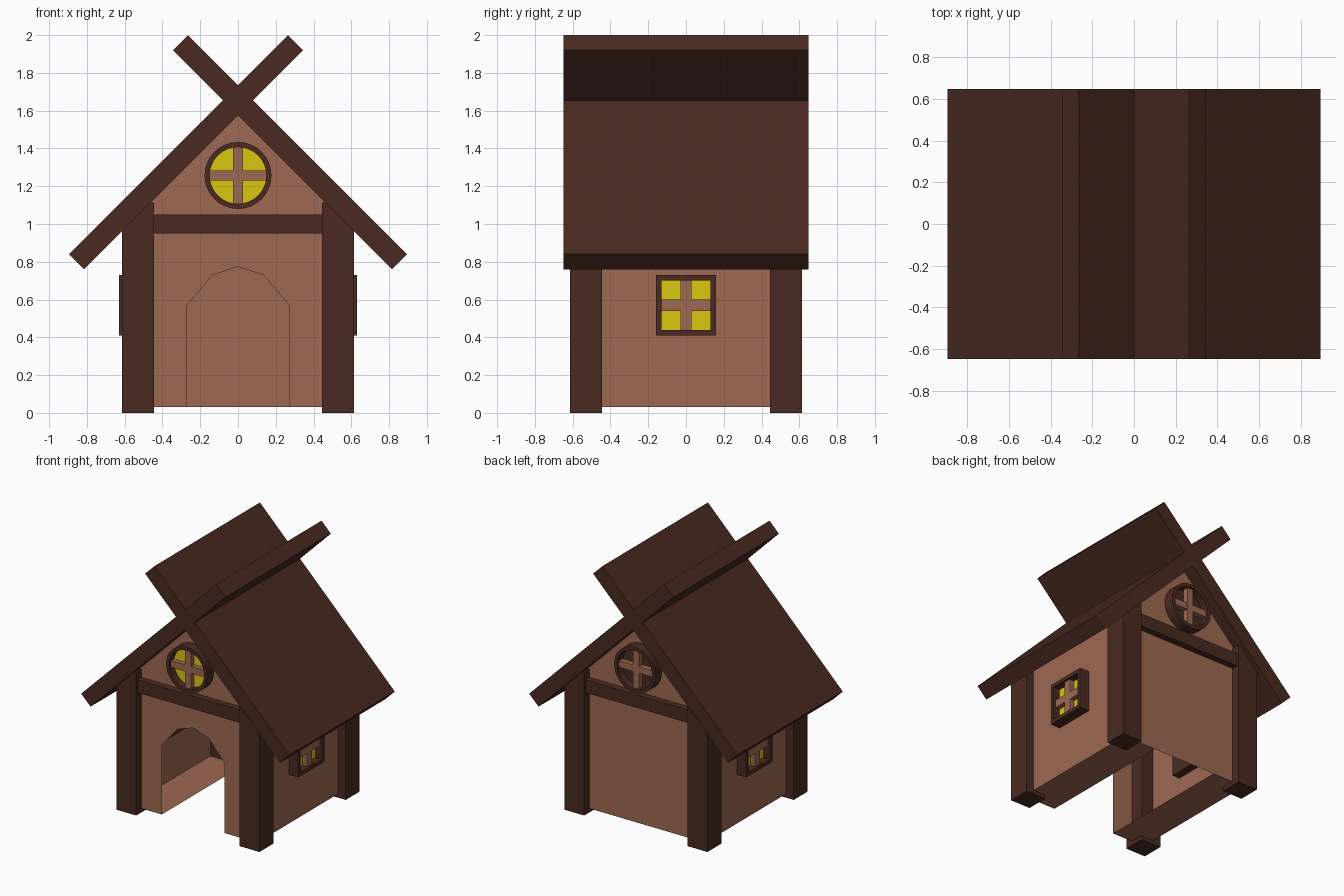
import bpy, bmesh, math
from mathutils import Matrix

if "Cube" in bpy.data.objects:
    bpy.data.objects.remove(bpy.data.objects["Cube"])


def material(name, rgb):
    m = bpy.data.materials.new(name)
    m.diffuse_color = (*rgb, 1)
    m.use_nodes = True
    m.node_tree.nodes["Principled BSDF"].inputs["Base Color"].default_value = m.diffuse_color
    return m


DARK = material("dark_timber", (0.068, 0.023, 0.015))
WALL = material("plaster", (0.34, 0.14, 0.085))
GLASS = material("yellow_glass", (0.69, 0.57, 0.005))


def finish(bm, name, mat, turn=0, solid=True):
    if solid:
        bmesh.ops.recalc_face_normals(bm, faces=bm.faces)
    bm.transform(Matrix.Rotation(math.radians(turn), 4, 'Z'))
    me = bpy.data.meshes.new(name)
    bm.to_mesh(me)
    bm.free()
    me.materials.append(mat)
    ob = bpy.data.objects.new(name, me)
    bpy.context.collection.objects.link(ob)
    return ob


def box(name, mat, x, y, z, turn=0):
    bm = bmesh.new()
    bmesh.ops.create_cube(bm, size=1)
    for v in bm.verts:
        v.co = [lo + (c + 0.5) * (hi - lo) for c, (lo, hi) in zip(v.co, (x, y, z))]
    return finish(bm, name, mat, turn)


def panel(name, mat, pts, y, turn=0):
    """Single flat face in the xz plane, facing -y before turning."""
    bm = bmesh.new()
    bm.faces.new([bm.verts.new((x, y, z)) for x, z in pts])
    return finish(bm, name, mat, turn, solid=False)


def prism(name, mat, pts, y0, y1):
    bm = bmesh.new()
    f = bm.faces.new([bm.verts.new((x, y0, z)) for x, z in pts])
    g = bmesh.ops.extrude_face_region(bm, geom=[f])["geom"]
    bmesh.ops.translate(bm, vec=(0, y1 - y0, 0),
                        verts=[v for v in g if isinstance(v, bmesh.types.BMVert)])
    return finish(bm, name, mat)


def cup(name, outer, inner, turn):
    """Window frame: block with a recess in its outer side."""
    bm = bmesh.new()
    loops = [[bm.verts.new((x, y, z)) for x, z in pts]
             for pts, y in ((outer, -0.49), (outer, -0.63), (inner, -0.63), (inner, -0.57))]
    n = len(outer)
    for a, b in zip(loops, loops[1:]):
        for i in range(n):
            j = (i + 1) % n
            bm.faces.new((a[i], a[j], b[j], b[i]))
    bm.faces.new(loops[0])
    bm.faces.new(loops[-1])
    return finish(bm, name, DARK, turn)


def rect(r, zc):
    return [(-r, zc - r), (r, zc - r), (r, zc + r), (-r, zc + r)]


def circle(r, zc, n=32):
    return [(r * math.cos(2 * math.pi * i / n), zc + r * math.sin(2 * math.pi * i / n))
            for i in range(n)]


def window(name, shape, zc, r_out, r_in, bar, turn, glazed=True):
    frame = cup(name + "_frame", shape(r_out, zc), shape(r_in, zc), turn)
    if glazed:
        panel(name + "_glass", GLASS, shape(r_in, zc), -0.575, turn)
    h, r = bar / 2, r_in + 0.005
    box(name + "_bar_upright", WALL, (-h, h), (-0.615, -0.572), (zc - r, zc + r), turn)
    box(name + "_bar_level", WALL, (-r, r), (-0.613, -0.572), (zc - h, zc + h), turn)
    return frame


# Crossed roof slabs
for s, side in ((1, "right"), (-1, "left")):
    prism(side + "_roof_slab", DARK,
          [(s * x, z) for x, z in ((-0.345, 1.92), (-0.265, 2.0), (0.895, 0.84), (0.815, 0.76))],
          -0.648, 0.648)

# Corner posts
for sx, a in ((1, "right"), (-1, "left")):
    for sy, b in ((-1, "front"), (1, "back")):
        box(f"{b}_{a}_post", DARK, sorted((sx * 0.445, sx * 0.615)),
            sorted((sy * 0.445, sy * 0.615)), (0, 1.115))

# Walls: gables front and back, plain sides
W, B, EAVE, PEAK = 0.55, 0.03, 1.05, 1.6
gable = [(W, B), (W, EAVE), (0, PEAK), (-W, EAVE), (-W, B)]
door = [(-0.27, B), (-0.27, 0.57), (-0.135, 0.73), (0, 0.775),
        (0.135, 0.73), (0.27, 0.57), (0.27, B)]
panel("front_wall", WALL, gable + door, -W)
panel("back_wall", WALL, gable, -W, 180)
for side, turn in (("right", 90), ("left", 270)):
    panel(side + "_wall", WALL, [(-W, B), (W, B), (W, EAVE), (-W, EAVE)], -W, turn)

# Floor strips either side of the doorway channel
for s, side in ((1, "right"), (-1, "left")):
    x0, x1 = sorted((s * 0.27, s * W))
    bm = bmesh.new()
    bm.faces.new([bm.verts.new((x, y, B)) for x, y in ((x0, -W), (x1, -W), (x1, W), (x0, W))])
    finish(bm, side + "_floor", WALL, solid=False)

# Cross beams and round gable windows
for side, turn in (("front", 0), ("back", 180)):
    box(side + "_beam", DARK, (-0.45, 0.45), (-0.6, -0.47), (0.95, 1.05), turn)
    ring = window(side + "_round_window", circle, 1.257, 0.177, 0.15, 0.052, turn, side == "front")
    bpy.ops.object.select_all(action='DESELECT')
    ring.select_set(True)
    bpy.context.view_layer.objects.active = ring
    bpy.ops.object.shade_smooth_by_angle()

# Square side windows
for side, turn in (("right", 90), ("left", 270)):
    window(side + "_window", rect, 0.57, 0.16, 0.13, 0.06, turn)
